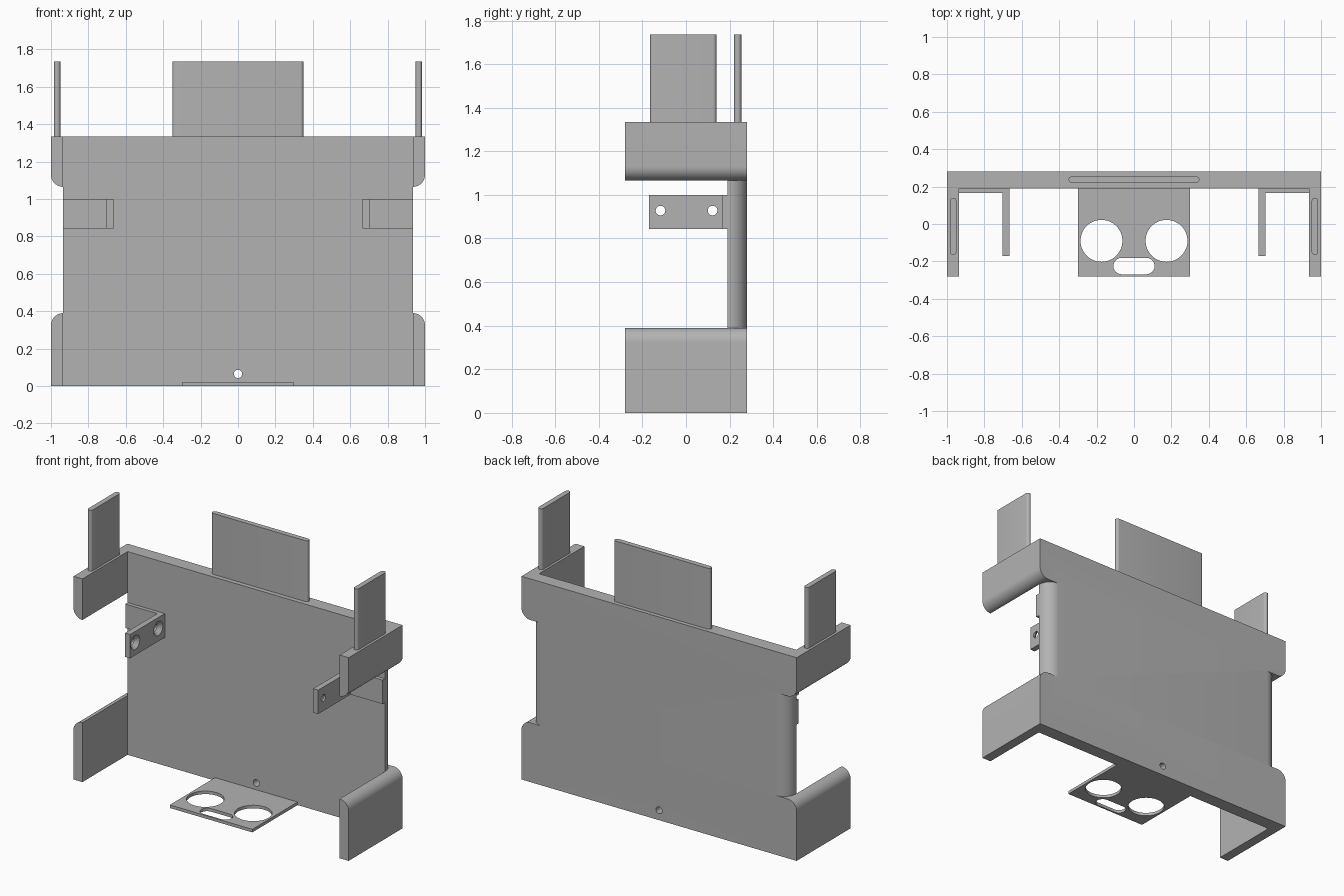
import bpy, bmesh, math
from mathutils import Vector

cube = bpy.data.objects.get("Cube")
if cube:
    bpy.data.objects.remove(cube, do_unlink=True)

grey = bpy.data.materials.new("plain grey")
grey.use_nodes = True
GREY = (0.45, 0.45, 0.45, 1)
grey.diffuse_color = GREY
grey.node_tree.nodes["Principled BSDF"].inputs["Base Color"].default_value = GREY


def arc(cx, cy, r, start, end, steps=12):
    angles = [math.radians(start + (end - start) * i / steps) for i in range(steps + 1)]
    return [(cx + r * math.cos(a), cy + r * math.sin(a)) for a in angles]


def stadium(cx, cy, half_length, r):
    return arc(cx + half_length - r, cy, r, -90, 90) + arc(cx - half_length + r, cy, r, 90, 270)


def circle(cx, cy, r):
    return arc(cx, cy, r, 0, 360, 48)[:-1]


def rect(x0, y0, x1, y1):
    return [(x0, y0), (x1, y0), (x1, y1), (x0, y1)]


def prism(name, points, axis, low, high):
    """Extrude a flat outline along one axis."""
    place = {"x": lambda a, b, d: (d, a, b),
             "y": lambda a, b, d: (a, d, b),
             "z": lambda a, b, d: (a, b, d)}[axis]
    bm = bmesh.new()
    face = bm.faces.new([bm.verts.new(place(a, b, low)) for a, b in points])
    grown = bmesh.ops.extrude_face_region(bm, geom=[face])["geom"]
    shift = Vector(place(0, 0, high - low))
    bmesh.ops.translate(bm, vec=shift, verts=[v for v in grown if isinstance(v, bmesh.types.BMVert)])
    bmesh.ops.recalc_face_normals(bm, faces=bm.faces)
    return add_object(name, bm)


def add_object(name, bm):
    mesh = bpy.data.meshes.new(name)
    bm.to_mesh(mesh)
    bm.free()
    mesh.materials.append(grey)
    obj = bpy.data.objects.new(name, mesh)
    bpy.context.collection.objects.link(obj)
    return obj


def cut(obj, *cutters):
    """Subtract each cutter, then discard it."""
    bpy.context.view_layer.objects.active = obj
    for cutter in cutters:
        mod = obj.modifiers.new("cut", "BOOLEAN")
        mod.operation = "DIFFERENCE"
        mod.solver = "EXACT"
        mod.object = cutter
        bpy.ops.object.modifier_apply(modifier=mod.name)
        bpy.data.objects.remove(cutter, do_unlink=True)


def smooth(obj):
    bpy.ops.object.select_all(action="DESELECT")
    obj.select_set(True)
    bpy.context.view_layer.objects.active = obj
    bpy.ops.object.shade_smooth_by_angle(angle=math.radians(30))


HEIGHT, LOW, HIGH = 1.335, 0.39, 1.065   # plate top and the side notch
INNER, FRONT, BACK, PLATE = 0.935, -0.28, 0.28, 0.19
ROUND = 1 - INNER

# Back plate with four wings: front outline, hollowed between the wings
half = ([(1, 0)] + arc(INNER, LOW - ROUND, ROUND, 0, 90)
        + arc(INNER, HIGH + ROUND, ROUND, 270, 360) + [(1, HEIGHT)])
outline = half + [(-x, z) for x, z in reversed(half)]
body = prism("back_plate_and_wings", outline, "y", FRONT, BACK)
cut(body, prism("hollow", rect(-INNER, -1, INNER, PLATE), "z", -1, 2))

# Rounded back corners of the plate inside the side notches
r = 0.085
for s in (-1, 1):
    corner = arc(INNER - r, BACK - r, r, 0, 90)
    corner += [(INNER - r, BACK + 0.05), (INNER + 0.03, BACK + 0.05), (INNER + 0.03, BACK - r)]
    cut(body, prism("corner", [(s * x, y) for x, y in corner], "z", LOW, HIGH))
cut(body, prism("cable_hole", circle(0, 0.065, 0.022), "y", 0, 1))
smooth(body)

# Bottom tab with two round openings and a slot
tab = prism("bottom_tab", rect(-0.3, FRONT, 0.3, PLATE), "z", 0, 0.02)
cut(tab, *[prism("opening", circle(s * 0.174, -0.09, 0.112), "z", -1, 1) for s in (-1, 1)],
    prism("slot", stadium(0, -0.225, 0.11, 0.044), "z", -1, 1))
smooth(tab)

# Upright blades on the top edges
blades = [prism("center_blade", stadium(0, 0.237, 0.35, 0.017), "z", HEIGHT, 1.735)]
for s, side in ((-1, "right"), (1, "left")):
    shape = [(s * 0.967 + x, y) for y, x in stadium(-0.013, 0, 0.153, 0.017)]
    blades.append(prism(side + "_blade", shape, "z", HEIGHT, 1.735))

    # Angled bracket with two countersunk screw holes
    ell = [(0.665, -0.17), (0.702, -0.17), (0.702, 0.165), (INNER, 0.165), (INNER, PLATE), (0.665, PLATE)]
    bracket = prism(side + "_bracket", [(s * x, y) for x, y in ell], "z", 0.843, 1.0)
    for y in (-0.117, 0.122):
        cut(bracket, prism("screw_hole", circle(y, 0.928, 0.022), "x", s * 0.6, s * 0.8))
        bm = bmesh.new()
        bmesh.ops.create_cone(bm, cap_ends=True, segments=48, radius1=0.052, radius2=0.02, depth=0.032)
        bmesh.ops.rotate(bm, verts=bm.verts, matrix=Vector((0, 0, 1)).rotation_difference(Vector((s, 0, 0))).to_matrix())
        bmesh.ops.translate(bm, verts=bm.verts, vec=(s * 0.676, y, 0.928))
        cut(bracket, add_object("countersink", bm))
    smooth(bracket)
for blade in blades:
    smooth(blade)
